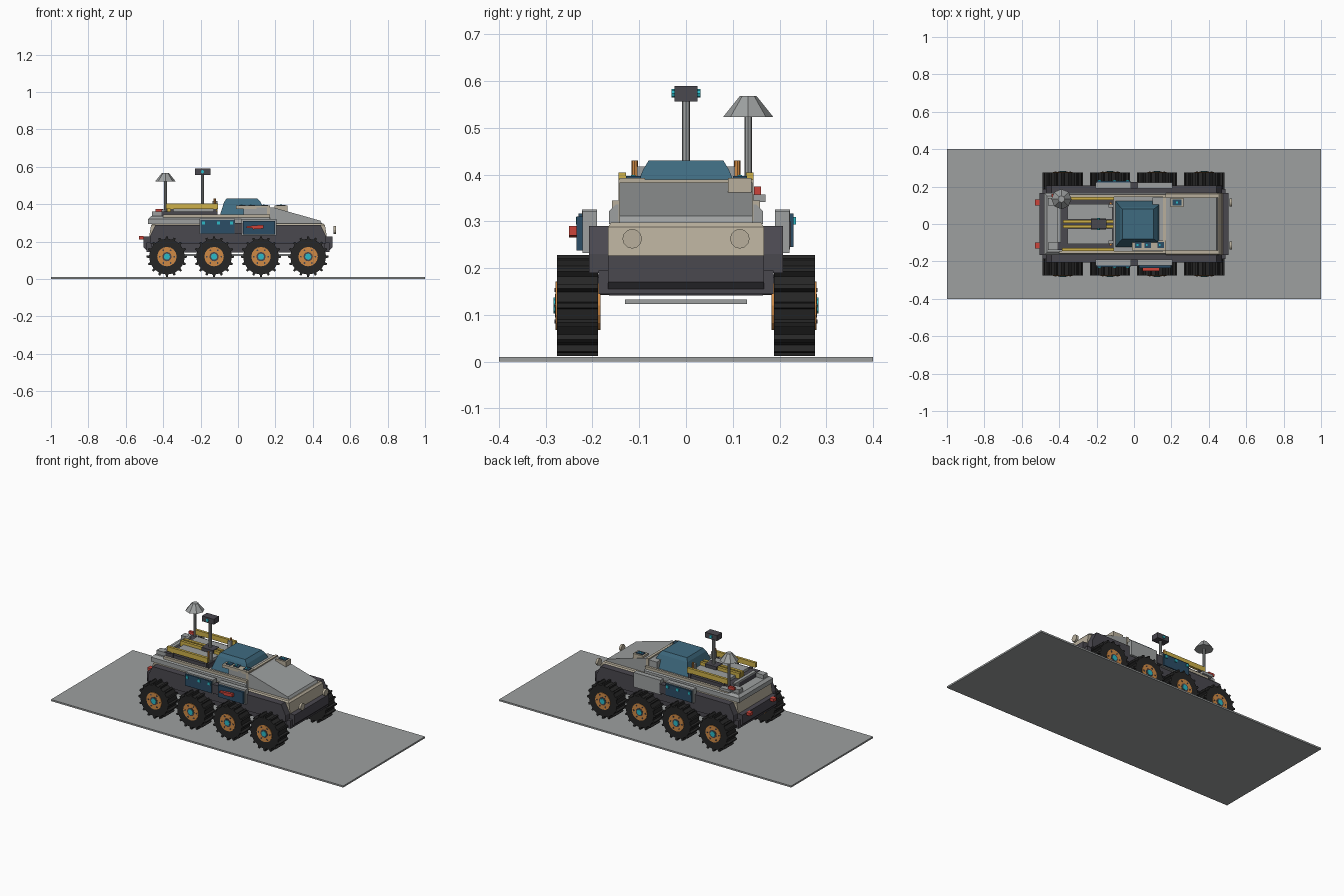
import bpy, bmesh
from math import cos, sin, pi

cube = bpy.data.objects.get("Cube")
if cube:
    bpy.data.objects.remove(cube, do_unlink=True)


def material(name, hex_code):
    rgb = [int(hex_code[i:i + 2], 16) / 255 for i in (0, 2, 4)]
    col = [c / 12.92 if c <= 0.04 else ((c + 0.055) / 1.055) ** 2.4 for c in rgb] + [1]
    m = bpy.data.materials.new(name)
    m.use_nodes = True
    m.diffuse_color = col
    m.node_tree.nodes["Principled BSDF"].inputs["Base Color"].default_value = col
    return m


GREY = material("light grey", "9DA0A0")
BEIGE = material("beige", "B8AF9C")
DARK = material("dark grey", "4A484F")
BLACK = material("tyre black", "262626")
TEAL = material("canopy teal", "3F6B80")
NAVY = material("panel blue", "2B4D66")
YELLOW = material("yellow", "CDB04A")
ORANGE = material("orange", "D08A45")
CYAN = material("cyan", "2CBAC8")
RED = material("red", "CC443A")


def loft(name, mat, rings):
    """Skin a stack of matching point rings and cap both ends."""
    bm = bmesh.new()
    rows = [[bm.verts.new(p) for p in ring] for ring in rings]
    n = len(rows[0])
    for a, b in zip(rows, rows[1:]):
        for i in range(n):
            j = (i + 1) % n
            bm.faces.new((a[i], a[j], b[j], b[i]))
    bm.faces.new(rows[0])
    bm.faces.new(rows[-1])
    bmesh.ops.recalc_face_normals(bm, faces=bm.faces)
    me = bpy.data.meshes.new(name)
    bm.to_mesh(me)
    bm.free()
    me.materials.append(mat)
    ob = bpy.data.objects.new(name, me)
    bpy.context.collection.objects.link(ob)
    return ob


def prism(name, mat, profile, y0, y1):
    """Side profile in x and z, extruded along y."""
    return loft(name, mat, [[(x, y, z) for x, z in profile] for y in (y0, y1)])


def tiers(name, mat, *levels):
    """Stacked rectangles, each given as z, x min, x max, half width."""
    return loft(name, mat, [[(a, -w, z), (b, -w, z), (b, w, z), (a, w, z)]
                            for z, a, b, w in levels])


def box(name, mat, x, y, z):
    return prism(name, mat, [(x[0], z[0]), (x[1], z[0]), (x[1], z[1]), (x[0], z[1])], *y)


def circle(cx, cy, r, n):
    return [(cx + r * cos(2 * pi * i / n), cy + r * sin(2 * pi * i / n)) for i in range(n)]


def post(name, mat, x, y, z0, z1, r0, r1=None, n=8):
    rings = [(z0, r0), (z1, r1 or r0)]
    return loft(name, mat, [[(*p, z) for p in circle(x, y, r, n)] for z, r in rings])


# Ground slab
box("ground_slab", GREY, (-1, 1), (-0.4, 0.4), (0, 0.01))

# Hull
tiers("chassis", DARK, (0.142, -0.45, 0.45, 0.165), (0.18, -0.47, 0.47, 0.165),
      (0.23, -0.47, 0.47, 0.165))
box("belly_plate", GREY, (-0.35, 0.35), (-0.13, 0.13), (0.123, 0.133))
tiers("hull_band", BEIGE, (0.227, -0.475, 0.475, 0.167), (0.288, -0.465, 0.465, 0.167),
      (0.298, -0.455, 0.455, 0.16))
tiers("rear_deck", GREY, (0.295, -0.48, 0.17, 0.165), (0.322, -0.48, 0.17, 0.165),
      (0.336, -0.465, 0.17, 0.15))
prism("hood", GREY, [(0.1, 0.288), (0.455, 0.288), (0.44, 0.312), (0.19, 0.383), (0.1, 0.383)],
      -0.142, 0.142)
box("hood_trim", BEIGE, (0.155, 0.172), (-0.144, 0.144), (0.3, 0.39))

# Bumpers, lamps and side skirts
for s in (-1, 1):
    end = "front" if s > 0 else "rear"
    prism(end + "_bumper", DARK, [(s * 0.44, 0.145), (s * 0.48, 0.145), (s * 0.505, 0.17),
                                  (s * 0.505, 0.227), (s * 0.44, 0.227)], -0.167, 0.167)
    box(end + "_crossbeam", DARK, (s * 0.46, s * 0.49), (-0.187, 0.187), (0.145, 0.195))
    side = "left" if s > 0 else "right"
    prism(side + "_skirt", DARK, [(-0.47, 0.19), (0.47, 0.19), (0.47, 0.23), (0.44, 0.29),
                                  (-0.44, 0.29), (-0.47, 0.23)], s * 0.165, s * 0.207)
    loft(side + "_headlight", BEIGE, [[(x, *p) for p in circle(s * 0.115, 0.263, 0.021, 12)]
                                      for x in (0.51, 0.524)])
    box(side + "_tail_light", RED, (-0.53, -0.504), (s * 0.1, s * 0.13), (0.212, 0.23))

# Wheels
LUGS = 16
step = 2 * pi / LUGS
for row, wx in enumerate((-0.38, -0.128, 0.123, 0.375)):
    tread = []
    for i in range(LUGS):
        for r, f in ((0.095, 0), (0.108, 0.08), (0.108, 0.32), (0.095, 0.4)):
            a = (i + f) * step - pi / 2 - 0.2 * step
            tread.append((wx + r * cos(a), 0.12 + r * sin(a)))
    for s in (-1, 1):
        tag = ("left" if s > 0 else "right") + "_%d" % (row + 1)
        prism("tyre_" + tag, BLACK, tread, s * 0.188, s * 0.276)
        prism("rim_" + tag, ORANGE, circle(wx, 0.12, 0.052, 16), s * 0.183, s * 0.279)
        prism("hub_ring_" + tag, DARK, circle(wx, 0.12, 0.025, 12), s * 0.27, s * 0.28)
        prism("hub_cap_" + tag, CYAN, circle(wx, 0.12, 0.017, 8), s * 0.27, s * 0.283)
        prism("axle_" + tag, DARK, circle(wx, 0.165, 0.022, 8), s * 0.15, s * 0.19)
        for i, (bx, bz) in enumerate(circle(wx, 0.12, 0.039, 6)):
            prism("bolt_%s_%d" % (tag, i), DARK, circle(bx, bz, 0.005, 6), s * 0.275, s * 0.281)

# Canopy
tiers("canopy", TEAL, (0.31, -0.108, 0.165, 0.132), (0.33, -0.1, 0.158, 0.125),
      (0.41, -0.075, 0.122, 0.092), (0.43, -0.062, 0.105, 0.08))

# Consoles beside the canopy and the hood sensor
for s in (-1, 1):
    box("canopy_sill", BEIGE, (-0.4, 0.17), (s * 0.144, s * 0.158), (0.325, 0.345))
box("right_console", BEIGE, (-0.01, 0.17), (-0.142, -0.088), (0.375, 0.393))
box("console_support", GREY, (0.03, 0.16), (-0.138, -0.1), (0.33, 0.377))
for x in (0.005, 0.055, 0.125):
    box("console_screen", NAVY, (x, x + 0.035), (-0.128, -0.096), (0.39, 0.397))
    box("console_key", CYAN, (x + 0.008, x + 0.018), (-0.118, -0.108), (0.392, 0.399))
box("hood_sensor", BEIGE, (0.195, 0.265), (0.09, 0.14), (0.35, 0.393))
box("sensor_screen", NAVY, (0.207, 0.253), (0.1, 0.13), (0.39, 0.397))
box("sensor_dot", CYAN, (0.225, 0.235), (0.11, 0.12), (0.392, 0.399))

# Cargo bay
box("bay_floor", DARK, (-0.41, -0.11), (-0.138, 0.138), (0.33, 0.362))
for s in (-1, 1):
    box("cargo_panel", GREY, (-0.355, -0.115), (s * 0.025, s * 0.108), (0.355, 0.378))
    box("bay_rail", YELLOW, (-0.385, -0.108), (s * 0.128, s * 0.144), (0.375, 0.405))
    for x in (-0.36, -0.13):
        box("rail_stand", DARK, (x, x + 0.015), (s * 0.129, s * 0.142), (0.33, 0.38))
    box("centre_rail", YELLOW, (-0.38, -0.11), (s * 0.005, s * 0.022), (0.36, 0.395))
    post("orange_canister", ORANGE, -0.125, s * 0.11, 0.37, 0.43, 0.007)
    box("canister_bracket", GREY, (-0.135, -0.11), (s * 0.088, s * 0.105), (0.37, 0.418))
    box("rear_locker", GREY, (-0.46, -0.4), (s * 0.1, s * 0.138), (0.33, 0.36))
box("rear_bar", GREY, (-0.41, -0.39), (-0.1, 0.1), (0.345, 0.372))
box("antenna_block", GREY, (-0.42, -0.35), (0.118, 0.17), (0.342, 0.358))
box("antenna_beacon", RED, (-0.44, -0.4), (0.145, 0.16), (0.358, 0.375))

# Camera mast
box("mast_base", DARK, (-0.23, -0.15), (-0.03, 0.03), (0.36, 0.398))
post("mast", GREY, -0.19, 0, 0.36, 0.565, 0.009)
box("camera_head", DARK, (-0.23, -0.148), (-0.025, 0.025), (0.557, 0.59))
for s in (-1, 1):
    prism("camera_lens", CYAN, circle(-0.19, 0.574, 0.009, 8), s * 0.024, s * 0.031)

# Antenna
post("antenna_pole", GREY, -0.388, 0.133, 0.34, 0.53, 0.008)
post("antenna_dish", GREY, -0.388, 0.133, 0.523, 0.568, 0.054, 0.018)

# Side equipment boxes
for s in (-1, 1):
    side = "left" if s > 0 else "right"
    box(side + "_rear_box", GREY, (-0.205, -0.015), (s * 0.19, s * 0.222), (0.24, 0.325))
    box(side + "_rear_panel", NAVY, (-0.2, -0.02), (s * 0.22, s * 0.23), (0.245, 0.317))
    for x in (-0.185, -0.105, -0.035):
        box(side + "_status_light", CYAN, (x - 0.008, x + 0.008),
            (s * 0.228, s * 0.235), (0.293, 0.309))
    box(side + "_box_link", DARK, (-0.02, 0.025), (s * 0.19, s * 0.225), (0.245, 0.3))
    box(side + "_front_box", GREY, (0.02, 0.205), (s * 0.19, s * 0.221), (0.232, 0.322))
box("right_front_panel", NAVY, (0.026, 0.199), (-0.22, -0.234), (0.238, 0.311))
prism("red_tool", RED, [(0.045, 0.274), (0.075, 0.274), (0.08, 0.266), (0.135, 0.27),
                        (0.135, 0.29), (0.08, 0.286), (0.045, 0.282)], -0.23, -0.25)
